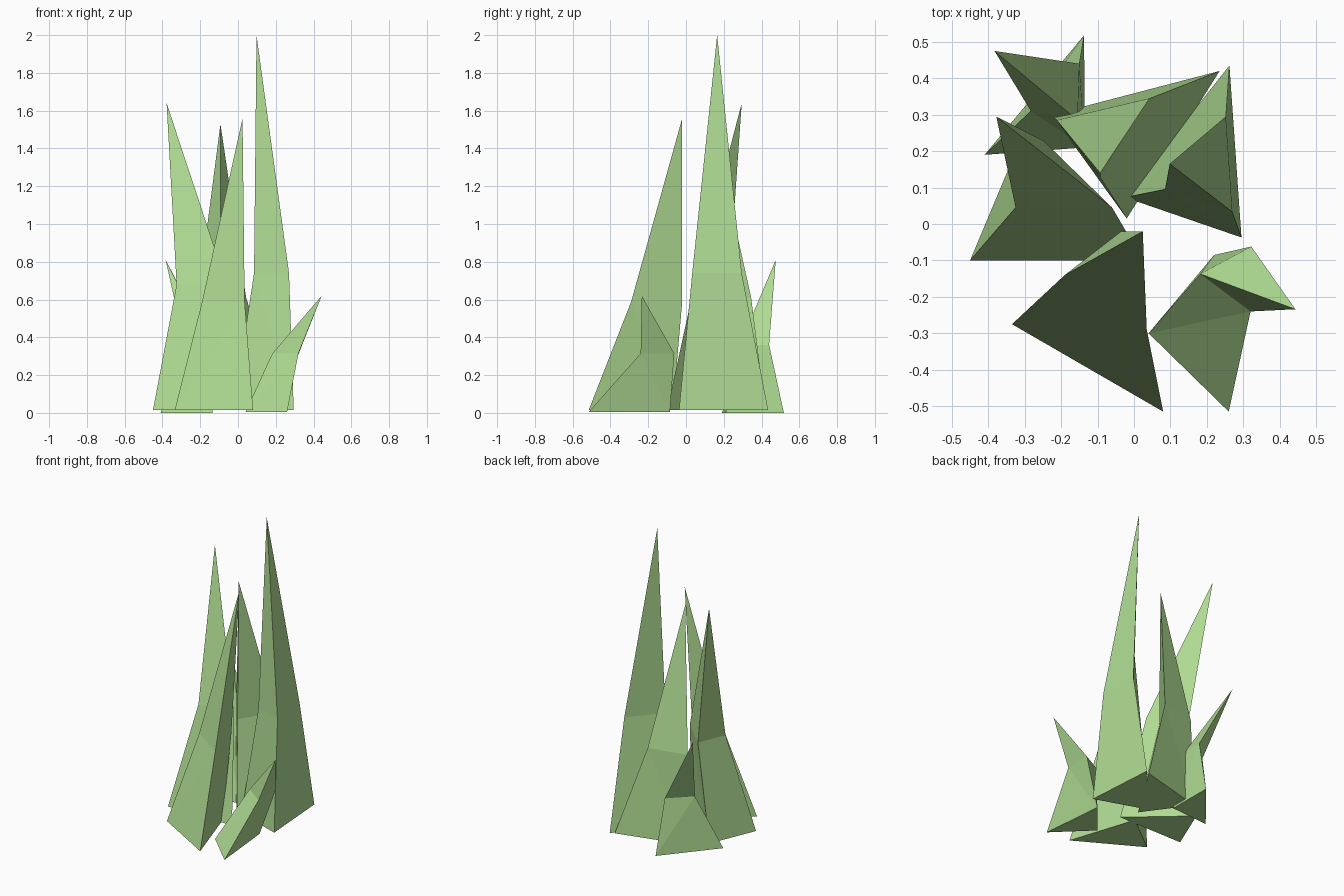
import bpy, bmesh

# One leaf-green colour for the whole tuft
green = bpy.data.materials.new("leaf_green")
green.diffuse_color = (0.43, 0.71, 0.29, 1.0)


def blade(name, base_z, base, mid_z, mid, tip):
    """Three-sided spike: base triangle, narrower bend triangle, pointed tip."""
    bm = bmesh.new()
    low = [bm.verts.new((x, y, base_z)) for x, y in base]
    bend = [bm.verts.new((x, y, mid_z)) for x, y in mid]
    top = bm.verts.new(tip)
    bm.faces.new(low[::-1])
    for i in range(3):
        j = (i + 1) % 3
        bm.faces.new((low[i], low[j], bend[j], bend[i]))
        bm.faces.new((bend[i], bend[j], top))
    bmesh.ops.triangulate(bm, faces=[f for f in bm.faces if len(f.verts) == 4])
    bmesh.ops.recalc_face_normals(bm, faces=bm.faces)
    me = bpy.data.meshes.new(name)
    bm.to_mesh(me)
    bm.free()
    me.materials.append(green)
    ob = bpy.data.objects.new(name, me)
    bpy.context.collection.objects.link(ob)


# Tall blades
blade("front_blade", 0.015, [(-0.335, -0.275), (0.08, -0.515), (-0.065, -0.07)],
      0.59, [(-0.19, -0.14), (0.035, -0.29), (-0.035, -0.02)], (0.024, -0.02, 1.56))
blade("left_blade", 0.015, [(-0.45, -0.10), (0.025, -0.10), (-0.32, 0.21)],
      0.68, [(-0.325, 0.045), (-0.06, 0.045), (-0.248, 0.228)], (-0.378, 0.295, 1.64))
blade("tallest_blade", 0.015, [(-0.025, 0.073), (0.295, -0.037), (0.262, 0.435)],
      0.74, [(0.085, 0.095), (0.27, 0.033), (0.252, 0.295)], (0.098, 0.165, 2.0))
blade("back_blade", 0.015, [(-0.02, 0.015), (0.235, 0.42), (-0.225, 0.30)],
      0.61, [(-0.093, 0.128), (0.043, 0.345), (-0.212, 0.285)], (-0.093, 0.14, 1.53))

# Short leaning blades
blade("short_back_blade", 0.0, [(-0.135, 0.21), (-0.137, 0.518), (-0.41, 0.19)],
      0.36, [(-0.155, 0.285), (-0.15, 0.44), (-0.283, 0.31)], (-0.383, 0.475, 0.81))
blade("short_right_blade", 0.005, [(0.04, -0.30), (0.26, -0.515), (0.22, -0.085)],
      0.315, [(0.182, -0.137), (0.32, -0.24), (0.322, -0.062)], (0.443, -0.234, 0.62))
